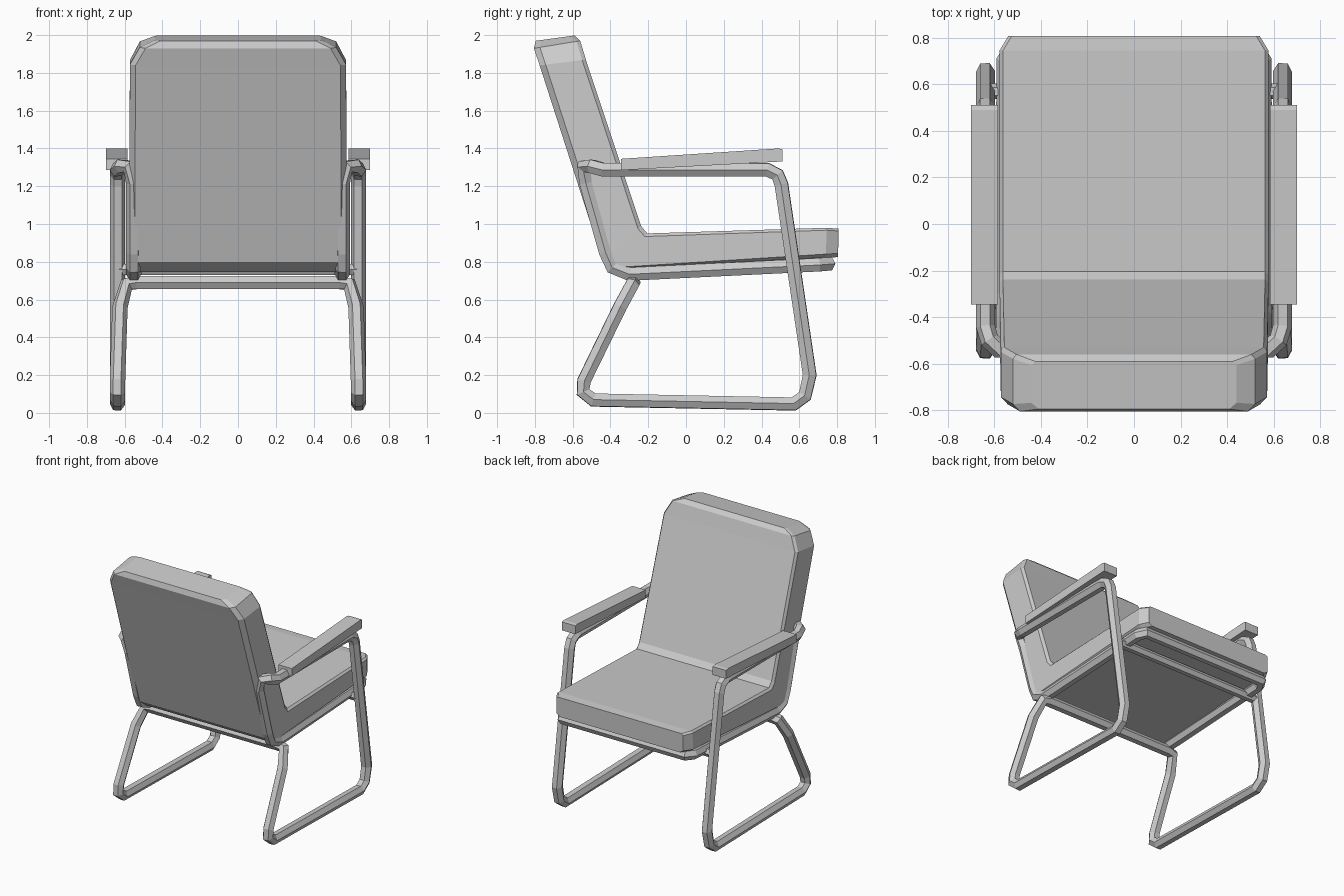
import bpy, bmesh

if "Cube" in bpy.data.objects:
    bpy.data.objects.remove(bpy.data.objects["Cube"])


def add_mesh(name, bm):
    bmesh.ops.recalc_face_normals(bm, faces=bm.faces)
    me = bpy.data.meshes.new(name)
    bm.to_mesh(me)
    bm.free()
    ob = bpy.data.objects.new(name, me)
    bpy.context.collection.objects.link(ob)
    return ob


def loft(name, rings):
    bm = bmesh.new()
    rows = [[bm.verts.new(p) for p in ring] for ring in rings]
    n = len(rows[0])
    for a, b in zip(rows, rows[1:]):
        for i in range(n):
            bm.faces.new((a[i], a[(i + 1) % n], b[(i + 1) % n], b[i]))
    bm.faces.new(rows[0])
    bm.faces.new(rows[-1])
    return add_mesh(name, bm)


def tube(name, points, radius, cyclic=False):
    cu = bpy.data.curves.new(name, 'CURVE')
    cu.dimensions = '3D'
    cu.bevel_depth = radius
    cu.bevel_resolution = 1
    cu.use_fill_caps = True
    sp = cu.splines.new('POLY')
    sp.points.add(len(points) - 1)
    for p, co in zip(sp.points, points):
        p.co = (*co, 1)
    sp.use_cyclic_u = cyclic
    sp.use_smooth = False
    ob = bpy.data.objects.new(name, cu)
    bpy.context.collection.objects.link(ob)
    return ob


# L-shaped cushion: underside point, upper point, half width per station
stations = [
    ((-.795, 1.970), (-.590, 1.998), .44),
    ((-.805, 1.930), (-.560, 1.970), .52),
    ((-.775, 1.840), (-.530, 1.870), .572),
    ((-.440, .800), (-.238, .990), .578),
    ((-.370, .745), (-.205, .950), .578),
    ((.740, .820), (.745, .980), .578),
    ((.805, .825), (.808, .975), .54),
]
rings = []
for lo, hi, w in stations:
    ring = []
    for x, t in ((-w + .03, 0), (w - .03, 0), (w, .13), (w, .92),
                 (w - .015, 1), (-w + .015, 1), (-w, .92), (-w, .13)):
        ring.append((x, lo[0] + (hi[0] - lo[0]) * t, lo[1] + (hi[1] - lo[1]) * t))
    rings.append(ring)
loft("cushion", rings)

# Continuous bent tube frame, right half then mirrored left half
half = [
    (.54, -.28, .69), (.59, -.285, .68), (.625, -.35, .56),
    (.638, -.54, .17), (.638, -.545, .11), (.638, -.49, .068),
    (.638, .57, .047), (.638, .63, .09), (.638, .655, .20),
    (.638, .505, 1.21), (.638, .485, 1.26), (.638, .43, 1.288),
    (.638, -.44, 1.288), (.62, -.50, 1.305), (.575, -.54, 1.305),
    (.552, -.53, 1.22), (.552, -.425, .85), (.552, -.39, .77),
    (.552, -.30, .735), (.552, .70, .785), (.52, .755, .79),
]
mirrored = [(-x, y, z) for x, y, z in reversed(half)]
tube("tube_frame", half + mirrored, .041, cyclic=True)

# Cross bar between the front legs
tube("front_cross_bar", [(-.63, .57, .76), (.63, .57, .76)], .034)

# Arm pads
for side, s in (("left", -1), ("right", 1)):
    rings = []
    for y, z0, z1 in ((-.345, 1.285, 1.345), (.49, 1.33, 1.40), (.512, 1.33, 1.395)):
        rings.append([(s * .585, y, z0), (s * .70, y, z0),
                      (s * .70, y, z1), (s * .585, y, z1)])
    loft(side + "_arm_pad", rings)
